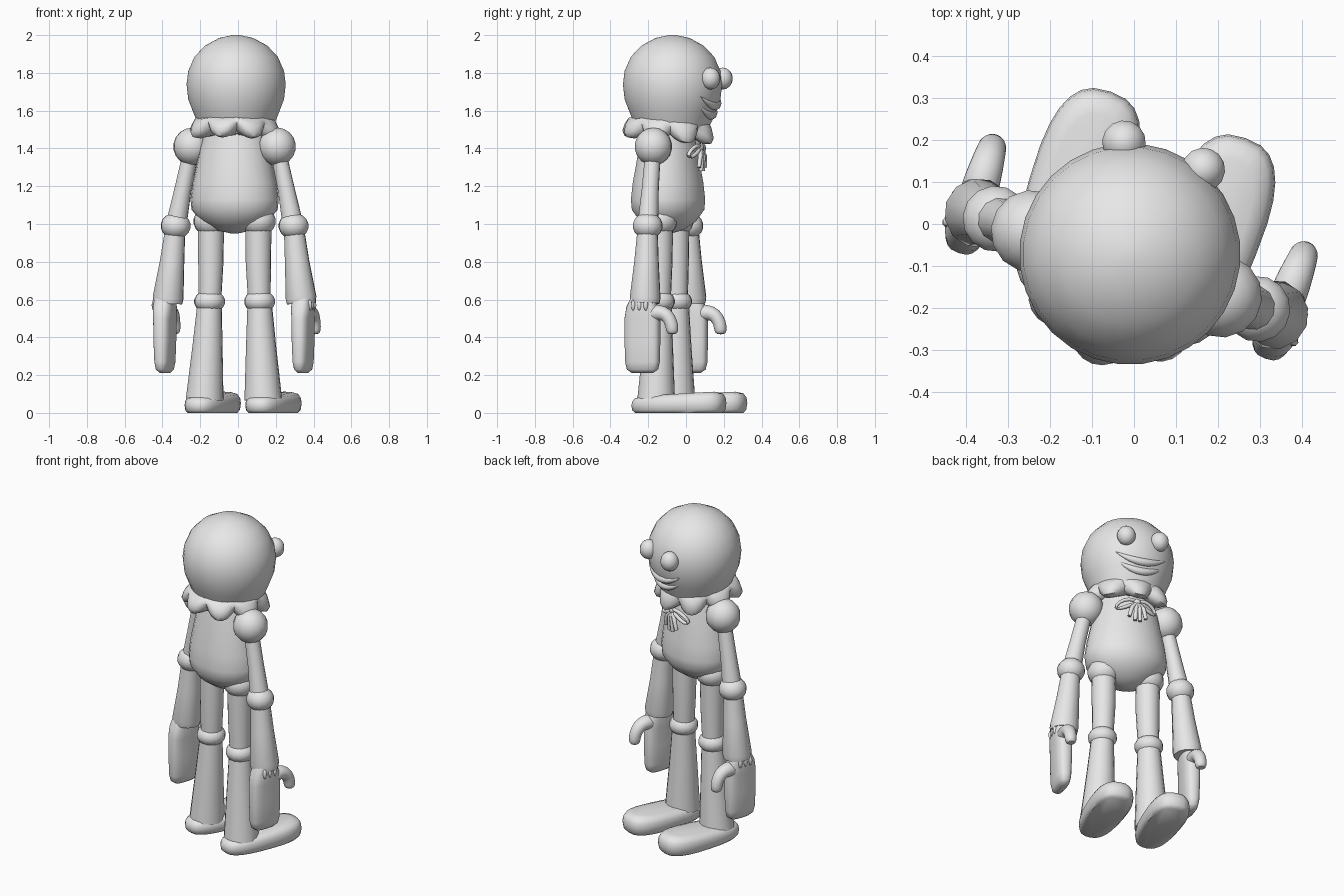
import bpy, bmesh, math
from mathutils import Matrix, Vector

cube = bpy.data.objects.get("Cube")
if cube:
    bpy.data.objects.remove(cube, do_unlink=True)

grey = bpy.data.materials.new("plain grey")
grey.use_nodes = True
grey.diffuse_color = (0.8, 0.8, 0.8, 1)
grey.node_tree.nodes["Principled BSDF"].inputs["Base Color"].default_value = (0.8, 0.8, 0.8, 1)

# The figure is built facing local +y, then turned and placed
PLACE = Matrix.Translation((-0.018, -0.095, 0)) @ Matrix.Rotation(math.radians(-19), 4, "Z")


def finish(name, bm, subdivide=0, sharp=50):
    bmesh.ops.recalc_face_normals(bm, faces=bm.faces)
    bm.transform(PLACE)
    mesh = bpy.data.meshes.new(name)
    bm.to_mesh(mesh)
    bm.free()
    obj = bpy.data.objects.new(name, mesh)
    bpy.context.collection.objects.link(obj)
    mesh.materials.append(grey)
    bpy.ops.object.select_all(action="DESELECT")
    obj.select_set(True)
    bpy.context.view_layer.objects.active = obj
    bpy.ops.object.shade_smooth_by_angle(angle=math.radians(sharp))
    if subdivide:
        mod = obj.modifiers.new("soften", "SUBSURF")
        mod.levels = mod.render_levels = subdivide
    return obj


def loft(name, rings, caps=True, **kw):
    """Skin a list of point rings."""
    bm = bmesh.new()
    rows = [[bm.verts.new(p) for p in ring] for ring in rings]
    n = len(rows[0])
    for low, high in zip(rows, rows[1:]):
        for i in range(n):
            j = (i + 1) % n
            bm.faces.new((low[i], low[j], high[j], high[i]))
    if caps:
        bm.faces.new(rows[0])
        bm.faces.new(rows[-1])
    return finish(name, bm, **kw)


def lathe(name, profile, center=(0, 0), depth=1, sides=24):
    rings = []
    for r, z in profile:
        angles = [math.tau * i / sides for i in range(sides)]
        rings.append([(center[0] + r * math.cos(t), center[1] + depth * r * math.sin(t), z) for t in angles])
    return loft(name, rings)


def ball(name, center, size, segments=14, rings=9):
    bm = bmesh.new()
    bmesh.ops.create_uvsphere(bm, u_segments=segments, v_segments=rings, radius=1)
    bm.transform(Matrix.Translation(center) @ Matrix.Diagonal((*size, 1)))
    return finish(name, bm)


def tube(name, points, radii, ref, sides=12, **kw):
    """Round section along a path; ref is a direction across the path."""
    pts = [Vector(p) for p in points]
    rings = []
    for i, p in enumerate(pts):
        along = (pts[min(i + 1, len(pts) - 1)] - pts[max(i - 1, 0)]).normalized()
        u = along.cross(Vector(ref)).normalized()
        v = along.cross(u)
        angles = [math.tau * k / sides for k in range(sides)]
        rings.append([p + radii[i] * (u * math.cos(t) + v * math.sin(t)) for t in angles])
    return loft(name, rings, **kw)


def rounded(hx, hy, power, cx, cy, z, sides=24):
    """Rounded rectangle ring."""
    ring = []
    for i in range(sides):
        c, s = math.cos(math.tau * i / sides), math.sin(math.tau * i / sides)
        ring.append((cx + hx * math.copysign(abs(c) ** power, c),
                     cy + hy * math.copysign(abs(s) ** power, s), z))
    return ring


# Head
lathe("head", [(0.02, 2.0), (0.09, 1.985), (0.165, 1.945), (0.222, 1.885), (0.255, 1.81), (0.264, 1.74),
               (0.255, 1.66), (0.232, 1.6), (0.212, 1.55), (0.18, 1.48)], center=(0, 0.025), sides=28)


# Smiling lips that follow the head surface
def lip(name, base, half, thick):
    path, radii = [], []
    for i in range(13):
        k = i / 6 - 1
        x, z = half * k, base + 0.05 * k * k
        r = 0.232 + 0.42 * (z - 1.6)
        path.append((x, 0.018 + math.sqrt(r * r - x * x), z))
        radii.append(thick * (1.05 - k * k))
    tube(name, path, radii, (0, 0, 1), sides=10)


lip("lower_lip", 1.575, 0.13, 0.022)
lip("upper_lip", 1.625, 0.15, 0.022)

# Scalloped collar, lower at the front
LOBES, STEPS = 8, 8
collar = []
for r, z, wave in [(0.17, 1.57, 0), (0.215, 1.55, 0.2), (0.24, 1.51, 0.6), (0.252, 1.47, 1),
                   (0.24, 1.445, 1), (0.2, 1.44, 0.9), (0.13, 1.47, 0)]:
    ring = []
    for i in range(LOBES * STEPS):
        t = math.tau * i / (LOBES * STEPS)
        lobe = abs(math.sin(t * LOBES / 2 + math.pi / 2))
        rr = r * (1 - 0.17 * wave * (1 - lobe))
        ring.append((rr * math.cos(t), rr * math.sin(t),
                     z + wave * (0.045 * (1 - lobe) - 0.02 * math.sin(t))))
    collar.append(ring)
loft("collar", collar)

# Torso with rounded pelvis
lathe("torso", [(0.02, 0.95), (0.1, 0.968), (0.18, 1.015), (0.232, 1.075), (0.238, 1.13), (0.226, 1.22),
                (0.206, 1.31), (0.188, 1.4), (0.16, 1.5)], depth=0.81)

# Neck bow
ball("bow_knot", (0, 0.18, 1.405), (0.022, 0.018, 0.022))
for s, side in ((1, "left"), (-1, "right")):
    loop = [(s * x, y, z) for x, y, z in [(0, 0.18, 1.41), (0.05, 0.185, 1.42), (0.105, 0.165, 1.395),
            (0.125, 0.15, 1.36), (0.1, 0.165, 1.35), (0.05, 0.18, 1.375), (0, 0.18, 1.4)]]
    tube(side + "_bow_loop", loop, [0.012] * 7, (0, 1, 0), sides=8, subdivide=1)
    for part, spread, low in (("inner", 0.015, 1.28), ("outer", 0.05, 1.3)):
        tail = [(0, 0.18, 1.4), (s * spread * 0.7, 0.193, 1.36), (s * spread, 0.19, low)]
        tube(f"{side}_{part}_bow_tail", tail, [0.011, 0.013, 0.011], (0, 1, 0), sides=8)

for s, side in ((1, "left"), (-1, "right")):
    ball(side + "_eye", (s * 0.1, 0.272, 1.77), (0.053, 0.053, 0.058))

    # Arm
    ball(side + "_shoulder", (s * 0.238, 0, 1.41), (0.1, 0.1, 0.1))
    tube(side + "_upper_arm", [(s * 0.245, 0, 1.38), (s * 0.29, 0, 1.18), (s * 0.326, 0, 1.0)],
         [0.042, 0.046, 0.056], (0, 1, 0))
    ball(side + "_elbow", (s * 0.33, 0, 0.99), (0.08, 0.08, 0.07))
    tube(side + "_forearm", [(s * 0.335, 0, 0.95), (s * 0.35, 0, 0.8), (s * 0.372, 0, 0.61), (s * 0.374, 0, 0.58)],
         [0.056, 0.066, 0.083, 0.078], (0, 1, 0))

    # Mitten hand with thumb and knuckle tabs
    hand = [(0.05, 0.06, 0.61), (0.055, 0.085, 0.56), (0.05, 0.096, 0.5), (0.048, 0.096, 0.38),
            (0.043, 0.094, 0.27), (0.035, 0.085, 0.23), (0.018, 0.06, 0.212)]
    loft(side + "_hand", [rounded(hx, hy, 0.7, s * 0.387, -0.01, z) for hx, hy, z in hand])
    tube(side + "_thumb", [(s * 0.388, 0.02, 0.52), (s * 0.39, 0.085, 0.535), (s * 0.392, 0.13, 0.52),
                           (s * 0.393, 0.155, 0.475), (s * 0.393, 0.16, 0.435), (s * 0.393, 0.16, 0.415)],
         [0.05, 0.045, 0.04, 0.036, 0.035, 0.024], (1, 0, 0), subdivide=1)
    for k in (-1, 0, 1):
        ball(f"{side}_knuckle_{k + 2}", (s * 0.435, -0.01 + 0.035 * k, 0.57), (0.014, 0.013, 0.03), 8, 6)

    # Leg
    ball(side + "_hip", (s * 0.133, 0, 1.015), (0.093, 0.093, 0.08))
    tube(side + "_thigh", [(s * 0.133, 0, 1.0), (s * 0.133, 0, 0.8), (s * 0.138, 0, 0.6)],
         [0.07, 0.067, 0.06], (0, 1, 0), sides=16)
    ball(side + "_knee", (s * 0.14, 0, 0.59), (0.083, 0.083, 0.062))
    tube(side + "_shin", [(s * 0.141, 0, 0.56), (s * 0.15, -0.005, 0.35), (s * 0.164, -0.01, 0.07)],
         [0.066, 0.08, 0.1], (0, 1, 0), sides=16)

    # Long rounded shoe, thicker and wider at the toe
    shoe = []
    for size, z in [(0.85, 0), (0.96, 0.015), (1, 0.045), (0.97, 0.07), (0.86, 0.09), (0.6, 0.1)]:
        ring = rounded(0.115 * size, 0.258 * size ** 0.5, 0.75, 0, 0, z, 28)
        shoe.append([(s * 0.17 + x * (1 + 0.4 * y), y + 0.118, h * (1 + 0.6 * y)) for x, y, h in ring])
    loft(side + "_shoe", shoe)
